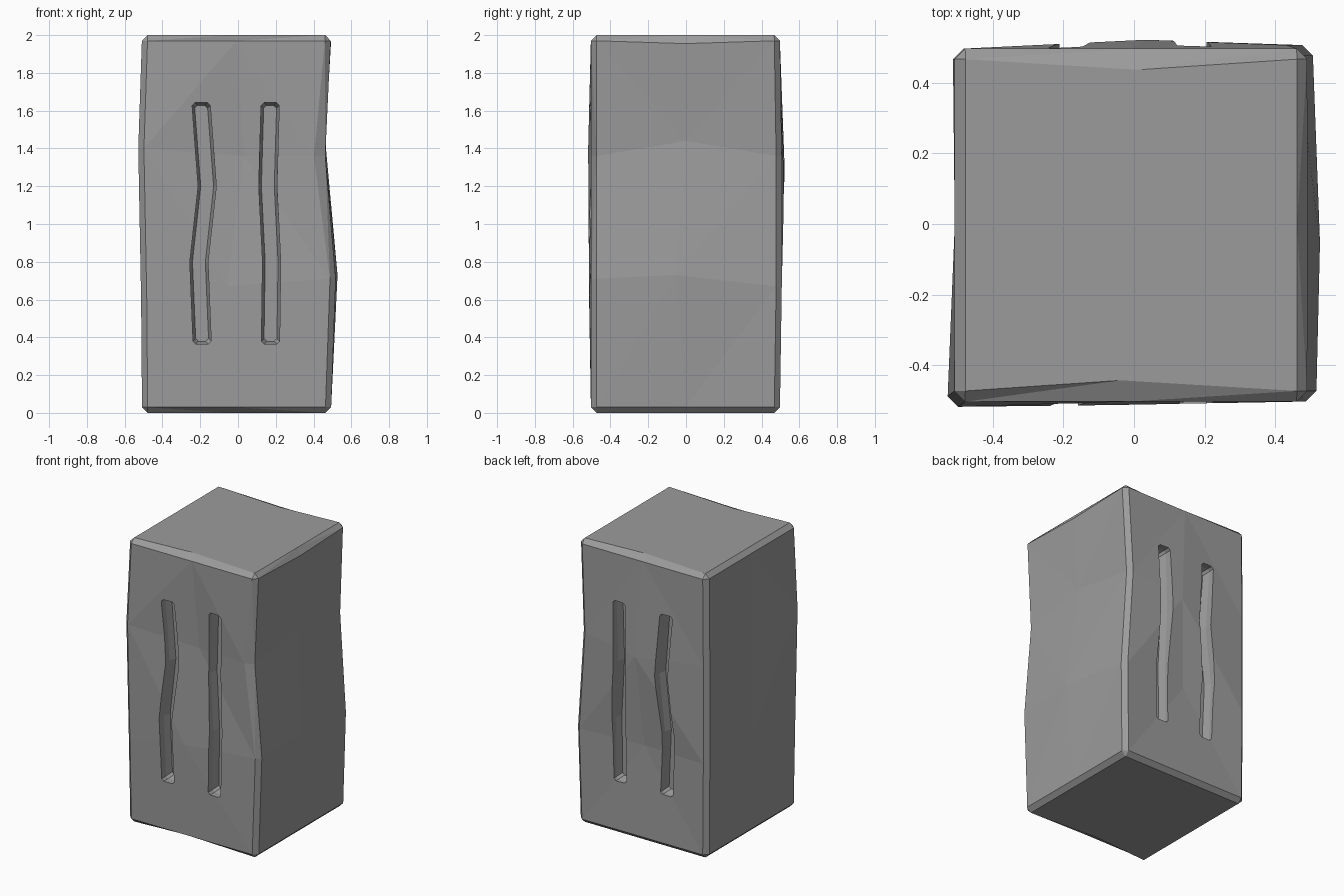
import bpy, bmesh
from mathutils import Vector

default = bpy.data.objects.get("Cube")
if default:
    bpy.data.objects.remove(default, do_unlink=True)

stone = bpy.data.materials.new("grey stone")
stone.use_nodes = True
colour = (0.33, 0.33, 0.33, 1)
stone.diffuse_color = colour
stone.node_tree.nodes["Principled BSDF"].inputs["Base Color"].default_value = colour


def make_object(name, bm):
    bmesh.ops.recalc_face_normals(bm, faces=bm.faces[:])
    mesh = bpy.data.meshes.new(name)
    bm.to_mesh(mesh)
    bm.free()
    mesh.materials.append(stone)
    obj = bpy.data.objects.new(name, mesh)
    bpy.context.collection.objects.link(obj)
    return obj


def nearest(bm, point):
    return min(bm.verts, key=lambda v: (v.co - Vector(point)).length)


def build_block():
    bm = bmesh.new()
    bmesh.ops.create_cube(bm, size=1)
    for v in bm.verts:
        v.co.z = 2 * v.co.z + 1
    # Lines that let each side bulge and dip
    for co, no in (((0, 0, 0), (1, 0, 0)), ((0, 0, 0), (0, 1, 0)),
                   ((0, 0, 0.67), (0, 0, 1)), ((0, 0, 1.36), (0, 0, 1))):
        bmesh.ops.bisect_plane(bm, geom=bm.verts[:] + bm.edges[:] + bm.faces[:],
                               plane_co=co, plane_no=no, dist=0.0001)
    rim = [e for e in bm.edges if e.calc_face_angle(0) > 1]
    # Uneven shape: grid position (x side, y side, height) and its shift
    shifts = {
        (1, -1, 1.36): (-0.03, 0, 0), (1, 0, 1.36): (-0.03, 0, 0.08),
        (1, 1, 1.36): (-0.03, 0.01, 0), (1, -1, 0.67): (0.025, 0, 0.04),
        (1, 0, 0.67): (0.035, -0.05, 0.06), (1, 1, 0.67): (0.015, 0.01, 0),
        (-1, -1, 1.36): (-0.02, -0.015, 0.04), (-1, 0, 1.36): (0.005, 0, 0),
        (-1, 1, 1.36): (-0.005, 0, 0), (-1, -1, 0.67): (-0.005, -0.01, -0.07),
        (-1, 1, 0.67): (-0.005, 0, 0), (0, -1, 1.36): (0.04, 0.025, 0),
        (0, -1, 0.67): (-0.05, -0.01, 0), (0, 1, 1.36): (0.04, 0.025, -0.06),
        (0, 1, 0.67): (0, -0.02, 0),
    }
    moves = [(nearest(bm, (x / 2, y / 2, z)), s) for (x, y, z), s in shifts.items()]
    for v, s in moves:
        v.co += Vector(s)
    bmesh.ops.bevel(bm, geom=rim, offset=0.03, segments=1, affect='EDGES')
    # Worn spots that widen the bevel
    for point, shift in (((0, -0.47, 2), (-0.03, 0.03, 0)),
                         ((0, 0.47, 2), (0.02, -0.03, 0)),
                         ((0, -0.47, 0), (-0.03, 0.03, 0)),
                         ((0.5, 0, 1.97), (0, 0, -0.015)),
                         ((0.44, -0.5, 1.36), (-0.03, 0, 0))):
        nearest(bm, point).co += Vector(shift)
    for v in bm.verts:
        v.co += Vector((-0.008, -0.003, 0))
    bmesh.ops.triangulate(bm, faces=bm.faces[:])
    return make_object("stone_block", bm)


def build_cutter(name, path, side):
    """Bent slot with clipped end corners and a slightly narrower floor."""
    def outline(inset):
        w, clip = 0.048 - inset, 0.015
        (xa, za), (xb, zb) = path[0], path[-1]
        za, zb = za + inset, zb - inset
        right = [(x + w, z) for x, z in path[1:-1]]
        left = [(x - w, z) for x, z in reversed(path[1:-1])]
        return ([(xa - w + clip, za), (xa + w - clip, za), (xa + w, za + clip)]
                + right
                + [(xb + w, zb - clip), (xb + w - clip, zb),
                   (xb - w + clip, zb), (xb - w, zb - clip)]
                + left + [(xa - w, za + clip)])

    bm = bmesh.new()
    rings = [[bm.verts.new((x, side * y, z)) for x, z in outline(inset)]
             for inset, y in ((0, 0.6), (0, 0.46), (0.014, 0.41))]
    n = len(rings[0])
    for a, b in zip(rings, rings[1:]):
        for i in range(n):
            j = (i + 1) % n
            bm.faces.new((a[i], a[j], b[j], b[i]))
    bm.faces.new(rings[0])
    bm.faces.new(rings[-1])
    bmesh.ops.triangulate(bm, faces=bm.faces[:])
    return make_object(name, bm)


block = build_block()
slots = {
    "wavy": [(-0.19, 0.365), (-0.207, 0.8), (-0.163, 1.2), (-0.195, 1.642)],
    "straight": [(0.172, 0.365), (0.178, 0.8), (0.158, 1.2), (0.17, 1.642)],
}
bpy.context.view_layer.objects.active = block

# Cut both slots into the front and the back
for slot, path in slots.items():
    for side in (-1, 1):
        cutter = build_cutter(slot + "_slot_cutter", path, side)
        cutter.hide_render = True
        mod = block.modifiers.new("slot", 'BOOLEAN')
        mod.operation = 'DIFFERENCE'
        mod.solver = 'EXACT'
        mod.object = cutter
        bpy.ops.object.modifier_apply(modifier=mod.name)
        bpy.data.objects.remove(cutter, do_unlink=True)
